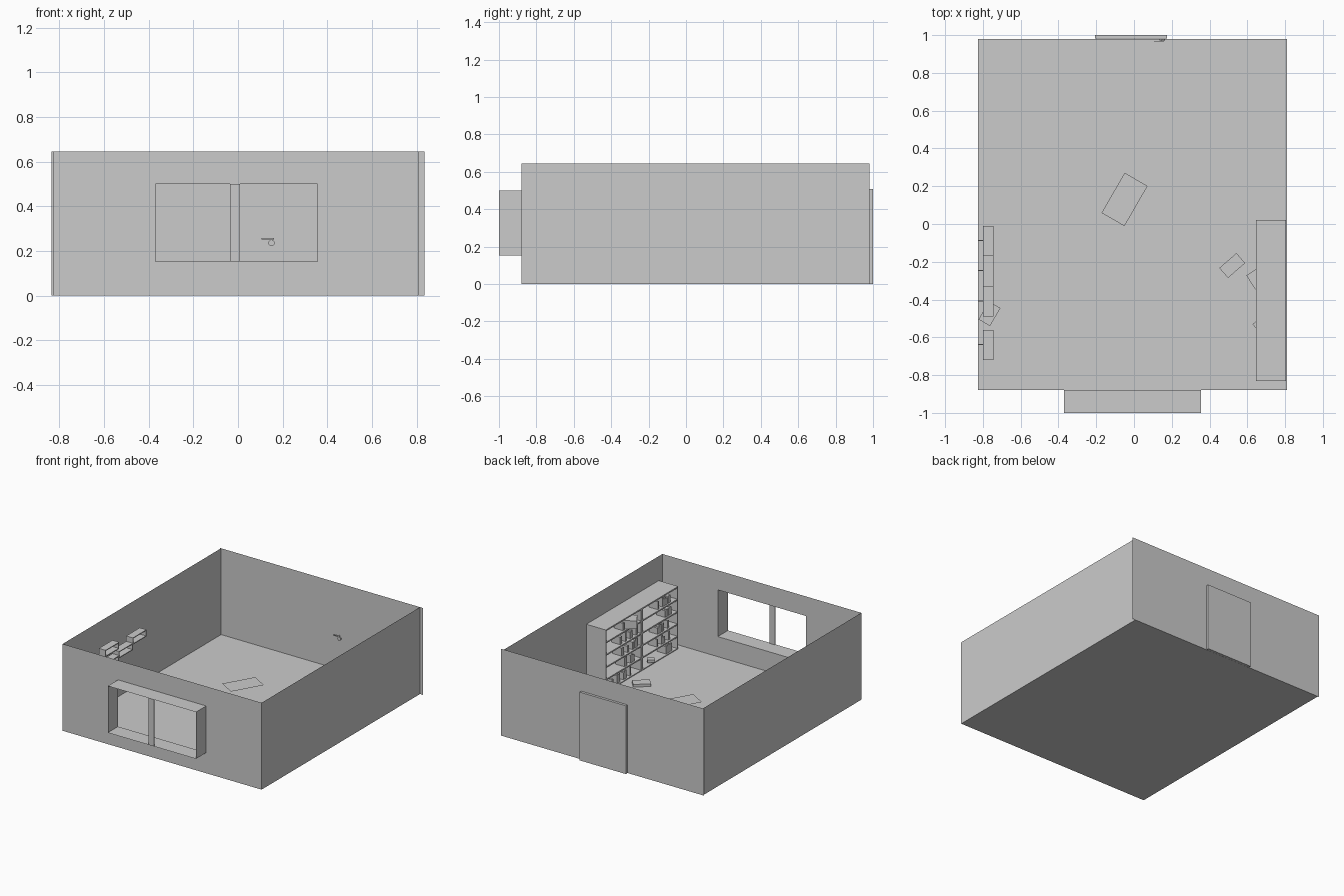
import bpy, bmesh, math, random
from mathutils import Matrix, Vector

cube = bpy.data.objects.get("Cube")
if cube:
    bpy.data.objects.remove(cube, do_unlink=True)
random.seed(4)

grey = bpy.data.materials.new("plain grey")
grey.use_nodes = True
colour = (0.6, 0.6, 0.6, 1)
grey.diffuse_color = colour
grey.node_tree.nodes["Principled BSDF"].inputs["Base Color"].default_value = colour


def finish(name, bm):
    mesh = bpy.data.meshes.new(name)
    bm.to_mesh(mesh)
    bm.free()
    mesh.materials.append(grey)
    obj = bpy.data.objects.new(name, mesh)
    bpy.context.collection.objects.link(obj)
    return obj


def add_box(bm, x, y, z, turn=0):
    """Box from (low, high) ranges, turned about its own vertical axis."""
    centre = Vector((sum(x) / 2, sum(y) / 2, sum(z) / 2))
    size = (x[1] - x[0], y[1] - y[0], z[1] - z[0], 1)
    matrix = (Matrix.Translation(centre) @ Matrix.Rotation(math.radians(turn), 4, "Z")
              @ Matrix.Diagonal(size))
    bmesh.ops.create_cube(bm, size=1, matrix=matrix)


def box(name, x, y, z, turn=0):
    bm = bmesh.new()
    add_box(bm, x, y, z, turn)
    return finish(name, bm)


def turned_box(name, centre, size, turn):
    ranges = [(c - s / 2, c + s / 2) for c, s in zip(centre, size)]
    return box(name, *ranges, turn)


def sheet(bm, *corners):
    bm.faces.new([bm.verts.new(c) for c in corners])


# Room dimensions
LEFT, RIGHT, FRONT, BACK, TOP = -0.825, 0.81, -0.88, 0.98, 0.645
WIDE = 0.835
WX, WZ, WY = (-0.37, 0.355), (0.153, 0.5), -1.0

# Floor
box("floor", (LEFT, RIGHT), (FRONT, BACK), (0, 0.004))

# Side walls and the slightly wider back wall
for name, x in (("right_wall", LEFT), ("left_wall", RIGHT)):
    bm = bmesh.new()
    sheet(bm, (x, FRONT, 0), (x, BACK, 0), (x, BACK, TOP), (x, FRONT, TOP))
    finish(name, bm)
bm = bmesh.new()
sheet(bm, (WIDE, BACK, 0), (-WIDE, BACK, 0), (-WIDE, BACK, TOP), (WIDE, BACK, TOP))
finish("back_wall", bm)

# Front wall: a grid of panels with the window cell left out
bm = bmesh.new()
xs, zs = (LEFT, *WX, RIGHT), (0, *WZ, TOP)
for i in range(3):
    for j in range(3):
        if (i, j) != (1, 1):
            sheet(bm, (xs[i], FRONT, zs[j]), (xs[i + 1], FRONT, zs[j]),
                  (xs[i + 1], FRONT, zs[j + 1]), (xs[i], FRONT, zs[j + 1]))
bmesh.ops.remove_doubles(bm, verts=bm.verts, dist=0.0001)
finish("front_wall", bm)

# Window bay: open tube around the opening
bm = bmesh.new()
ring = [(WX[0], WZ[0]), (WX[1], WZ[0]), (WX[1], WZ[1]), (WX[0], WZ[1])]
for (x1, z1), (x2, z2) in zip(ring, ring[1:] + ring[:1]):
    sheet(bm, (x1, WY, z1), (x2, WY, z2), (x2, FRONT, z2), (x1, FRONT, z1))
bmesh.ops.remove_doubles(bm, verts=bm.verts, dist=0.0001)
finish("window_bay", bm)
box("window_mullion", (-0.035, 0.01), (WY, WY + 0.008), WZ)

# Door on the outside of the back wall, with a lever handle inside
box("door", (-0.206, 0.174), (BACK + 0.001, 1.0), (0, 0.507))
bm = bmesh.new()
add_box(bm, (0.105, 0.16), (0.965, 0.97), (0.252, 0.259))
add_box(bm, (0.145, 0.153), (0.965, BACK), (0.25, 0.259))
bmesh.ops.create_cone(bm, cap_ends=True, segments=12, radius1=0.014, radius2=0.014,
                      depth=0.008, matrix=Matrix.Translation((0.15, 0.976, 0.236))
                      @ Matrix.Rotation(math.pi / 2, 4, "X"))
finish("door_handle", bm)

# Table top
bm = bmesh.new()
bmesh.ops.create_grid(bm, x_segments=1, y_segments=1, size=0.5,
                      matrix=Matrix.Translation((-0.05, 0.13, 0.166))
                      @ Matrix.Rotation(math.radians(60), 4, "Z")
                      @ Matrix.Diagonal((0.245, 0.14, 1, 1)))
finish("table_top", bm)

# Bookcase: back, sides, divider and evenly spaced shelves
CX, CY, HIGH, BOARD, LEVELS = (0.645, 0.805), (-0.83, 0.02), 0.468, 0.01, 5
MID = sum(CY) / 2
bm = bmesh.new()
add_box(bm, (CX[1] - 0.006, CX[1]), CY, (0.004, HIGH))
for y in (CY[0], MID - BOARD, CY[1] - BOARD):
    wide = BOARD * 2 if y == MID - BOARD else BOARD
    add_box(bm, CX, (y, y + wide), (0.004, HIGH))
step = (HIGH - BOARD) / LEVELS
for i in range(LEVELS + 1):
    z = 0.004 if i == 0 else i * step
    add_box(bm, CX, CY, (z, i * step + BOARD))
finish("bookcase", bm)

# Small groups of books on every shelf
bm = bmesh.new()
for i in range(LEVELS):
    for start in (CY[0] + 0.03, MID + 0.03):
        y = start + random.uniform(0, 0.1)
        for _ in range(random.randint(4, 8)):
            thick = random.uniform(0.012, 0.022)
            base = i * step + BOARD
            add_box(bm, (CX[0] + 0.012, CX[0] + 0.085), (y, y + thick),
                    (base, base + random.uniform(0.045, 0.068)))
            y += thick + random.choice((0.001, 0.001, 0.04))
finish("shelf_books", bm)

# Loose boxes and books
turned_box("tilted_box", (0.665, -0.28, 0.408), (0.11, 0.09, 0.06), 33)
turned_box("low_book", (0.66, -0.53, 0.03), (0.05, 0.04, 0.02), 40)
turned_box("floor_book", (0.52, -0.22, 0.014), (0.12, 0.07, 0.02), 41)
turned_box("corner_book", (-0.765, -0.475, 0.014), (0.11, 0.07, 0.02), 60)

# Hollow wall shelves on the right wall, stepped in height
SX, LONG, TALL, THIN = (-0.80, -0.745), 0.16, 0.05, 0.006
for n, (y, z) in enumerate([(-0.17, 0.39), (-0.33, 0.35), (-0.49, 0.42),
                            (-0.72, 0.38), (-0.49, 0.32)]):
    bm = bmesh.new()
    for low in (z, z + TALL - THIN):
        add_box(bm, SX, (y, y + LONG), (low, low + THIN))
    for low in (y, y + LONG - THIN):
        add_box(bm, SX, (low, low + THIN), (z, z + TALL))
    add_box(bm, (LEFT, SX[0]), (y + LONG / 2, y + LONG / 2 + THIN), (z, z + THIN))
    finish("wall_shelf_%d" % (n + 1), bm)
